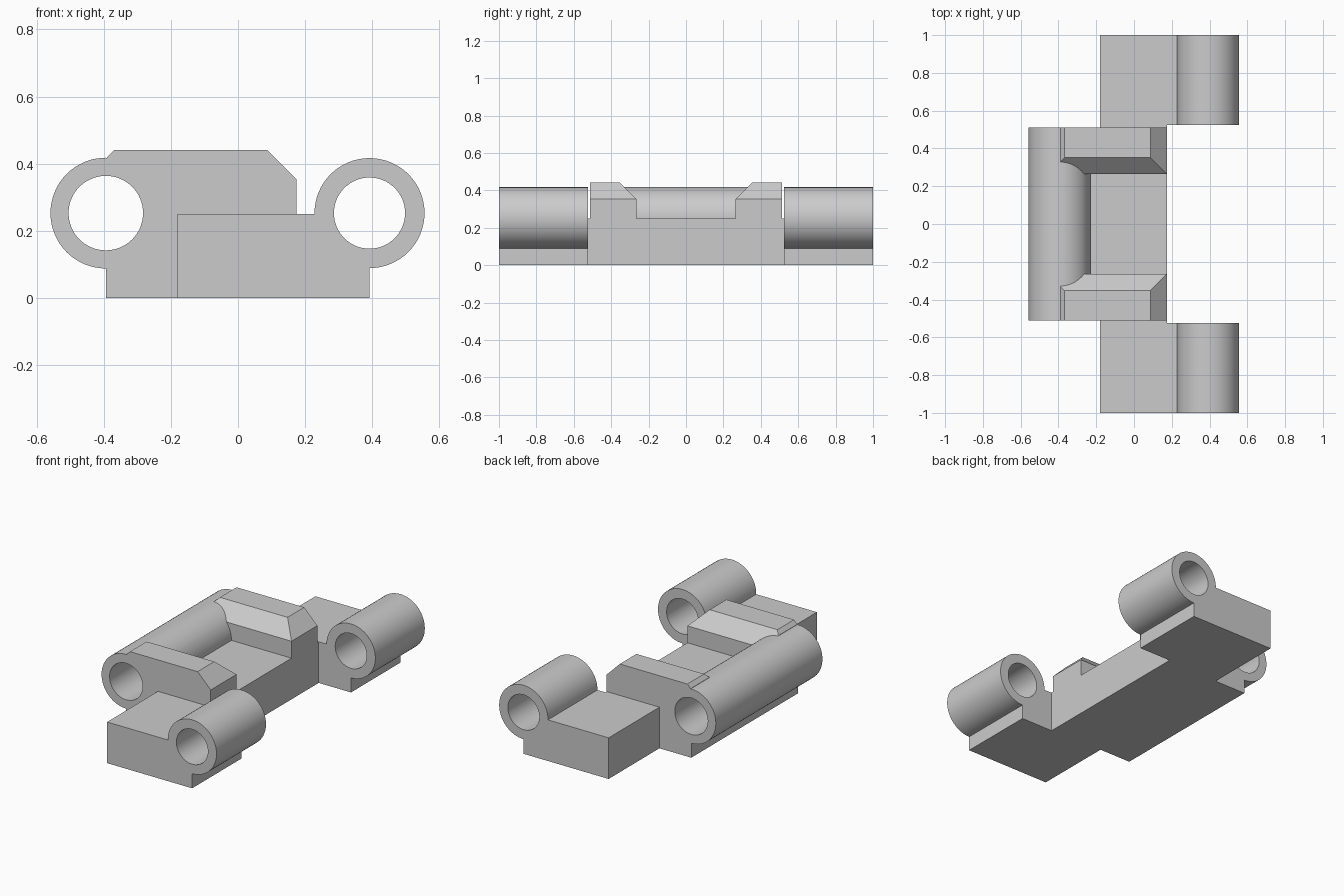
import bpy
import bmesh
from math import radians
from mathutils import Matrix, Vector

if "Cube" in bpy.data.objects:
    bpy.data.objects.remove(bpy.data.objects["Cube"], do_unlink=True)

grey = bpy.data.materials.new("plain grey")
grey.use_nodes = True
grey.diffuse_color = (0.6, 0.6, 0.6, 1)
grey.node_tree.nodes["Principled BSDF"].inputs["Base Color"].default_value = (0.6, 0.6, 0.6, 1)

AXIS_Z = 0.2525
MID, GAP, END = 0.512, 0.525, 1.0      # stations along the length


def add_object(name, bm):
    bmesh.ops.recalc_face_normals(bm, faces=bm.faces)
    mesh = bpy.data.meshes.new(name)
    bm.to_mesh(mesh)
    bm.free()
    mesh.materials.append(grey)
    obj = bpy.data.objects.new(name, mesh)
    bpy.context.collection.objects.link(obj)
    return obj


def extrude_profile(name, points, y0, y1, cut=None):
    """Extrude an x-z outline along y; optionally slice off a corner."""
    bm = bmesh.new()
    face = bm.faces.new([bm.verts.new((x, y0, z)) for x, z in points])
    out = bmesh.ops.extrude_face_region(bm, geom=[face])
    moved = [v for v in out["geom"] if isinstance(v, bmesh.types.BMVert)]
    bmesh.ops.translate(bm, verts=moved, vec=(0, y1 - y0, 0))
    bmesh.ops.recalc_face_normals(bm, faces=bm.faces)
    if cut:
        geom = bm.verts[:] + bm.edges[:] + bm.faces[:]
        res = bmesh.ops.bisect_plane(bm, geom=geom, plane_co=cut[0], plane_no=cut[1], clear_outer=True)
        edges = [e for e in res["geom_cut"] if isinstance(e, bmesh.types.BMEdge)]
        bmesh.ops.contextual_create(bm, geom=edges)
    return add_object(name, bm)


def block(name, x0, x1, z1, y0, y1):
    return extrude_profile(name, [(x0, 0), (x1, 0), (x1, z1), (x0, z1)], y0, y1)


def cylinder(name, x, radius, y0, y1):
    bm = bmesh.new()
    place = Matrix.Translation((x, (y0 + y1) / 2, AXIS_Z)) @ Matrix.Rotation(radians(90), 4, "X")
    bmesh.ops.create_cone(bm, cap_ends=True, segments=64, radius1=radius, radius2=radius,
                          depth=y1 - y0, matrix=place)
    return add_object(name, bm)


# Spine and the wide middle block with its long hinge barrel
body = block("hinge_body", -0.18, 0.175, 0.25, -END, END)
parts = [block("middle_block", -0.394, 0.175, 0.25, -MID, MID),
         cylinder("long_barrel", -0.394, 0.165, -MID, MID)]
holes = [cylinder("long_barrel_bore", -0.394, 0.111, -END, END),
         cylinder("short_barrel_bore", 0.392, 0.106, -END - 0.1, END + 0.1)]

# Raised cheeks with chamfered inner edge
cheek = [(-0.39, 0.1), (0.175, 0.1), (0.175, 0.353), (0.087, 0.441), (-0.368, 0.441), (-0.39, 0.419)]
for side, label in ((-1, "front"), (1, "back")):
    y0, y1 = sorted((side * 0.264, side * MID))
    corner = (Vector((0, side * 0.352, 0.441)), Vector((0, -side, 1)))
    parts.append(extrude_profile(label + "_cheek", cheek, y0, y1, corner))

    # End arm with a short hinge barrel
    y0, y1 = sorted((side * GAP, side * END))
    parts.append(block(label + "_arm", -0.18, 0.392, 0.25, y0, y1))
    parts.append(cylinder(label + "_short_barrel", 0.392, 0.164, y0, y1))

# Fuse the parts, then drill the bores
for tool, operation in [(p, "UNION") for p in parts] + [(h, "DIFFERENCE") for h in holes]:
    mod = body.modifiers.new(tool.name, "BOOLEAN")
    mod.operation = operation
    mod.solver = "EXACT"
    mod.object = tool

bpy.context.view_layer.update()
result = body.evaluated_get(bpy.context.evaluated_depsgraph_get())
body_mesh = bpy.data.meshes.new_from_object(result)
body.modifiers.clear()
body.data = body_mesh
for tool in parts + holes:
    bpy.data.objects.remove(tool, do_unlink=True)

# Smooth barrels, crisp edges
bpy.ops.object.select_all(action="DESELECT")
body.select_set(True)
bpy.context.view_layer.objects.active = body
bpy.ops.object.shade_smooth_by_angle(angle=radians(30))
